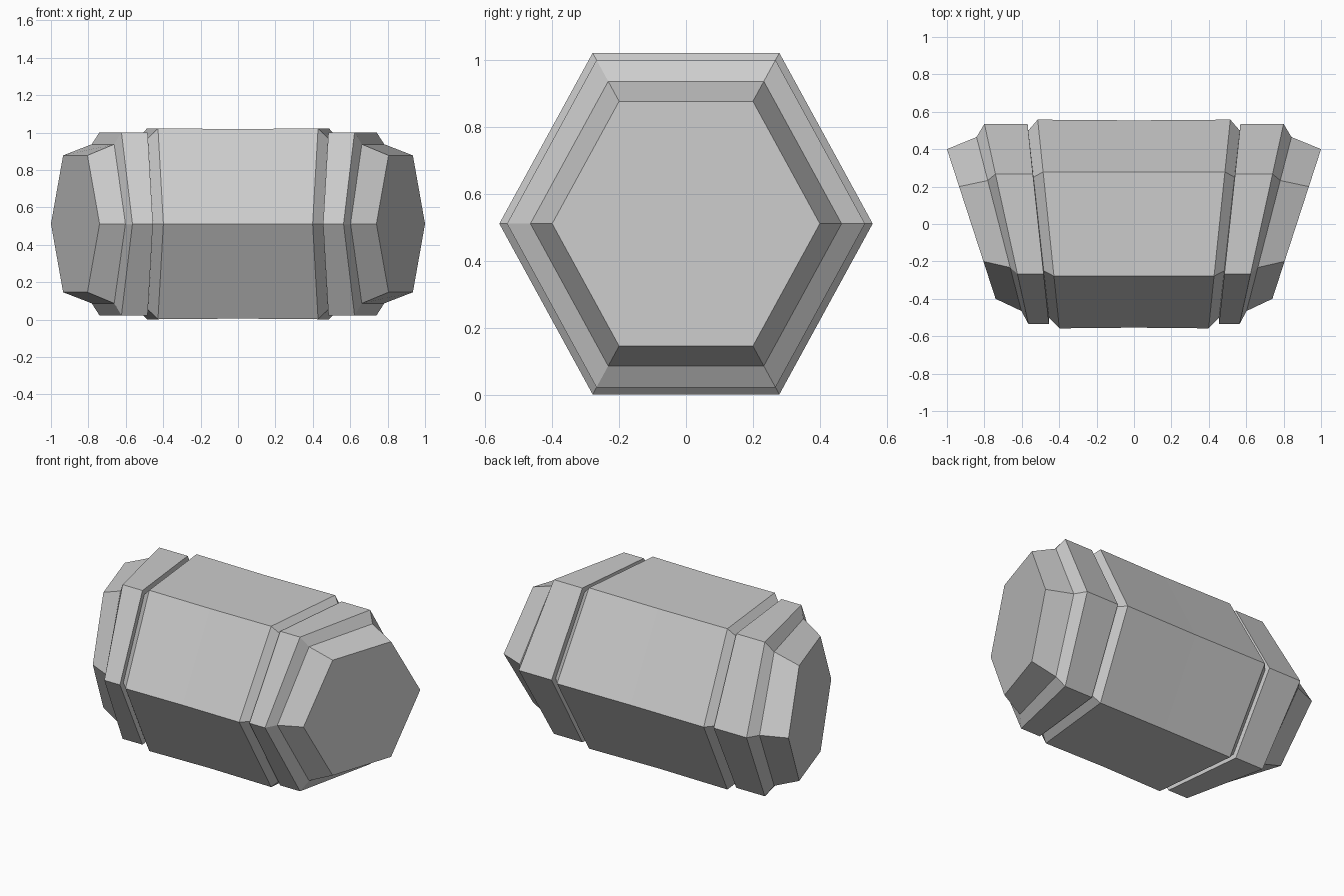
import bpy, bmesh, math

default = bpy.data.objects.get("Cube")
if default:
    bpy.data.objects.remove(default, do_unlink=True)

# One plain grey for the whole barrel
grey = bpy.data.materials.new("plain_grey")
grey.use_nodes = True
colour = (0.6, 0.6, 0.6, 1)
grey.diffuse_color = colour
grey.node_tree.nodes["Principled BSDF"].inputs["Base Color"].default_value = colour

CENTRE_Z = 0.512
STRETCH = 1.056

# Half profile from the middle outwards: centre x, tilt along y, radius
PROFILE = [
    (0.457, 0.104, 0.558),   # body edge
    (0.510, 0.110, 0.500),   # groove
    (0.512, 0.107, 0.535),   # collar inner edge
    (0.682, 0.220, 0.535),   # collar outer edge
    (0.722, 0.258, 0.465),   # step
    (0.870, 0.325, 0.400),   # end cap
]


def add_ring(bm, x, tilt, radius):
    """Hexagon across the x axis, leaning outwards towards the back."""
    ring = []
    for i in range(6):
        a = math.tau * i / 6
        y = radius * math.cos(a)
        z = CENTRE_Z + STRETCH * radius * math.sin(a)
        ring.append(bm.verts.new((x + tilt * y, y, z)))
    return ring


# Curved hexagonal barrel: mirrored rings either side of a middle ring
mirrored = [(-x, -tilt, r) for x, tilt, r in reversed(PROFILE)]
sections = mirrored + [(0, 0, 0.554)] + PROFILE

bm = bmesh.new()
rings = [add_ring(bm, *s) for s in sections]
for a, b in zip(rings, rings[1:]):
    for i in range(6):
        j = (i + 1) % 6
        bm.faces.new((a[i], a[j], b[j], b[i]))
bm.faces.new(rings[0])
bm.faces.new(rings[-1])
bmesh.ops.recalc_face_normals(bm, faces=bm.faces)

mesh = bpy.data.meshes.new("hexagonal_barrel")
bm.to_mesh(mesh)
bm.free()
mesh.materials.append(grey)
barrel = bpy.data.objects.new("hexagonal_barrel", mesh)
bpy.context.collection.objects.link(barrel)
